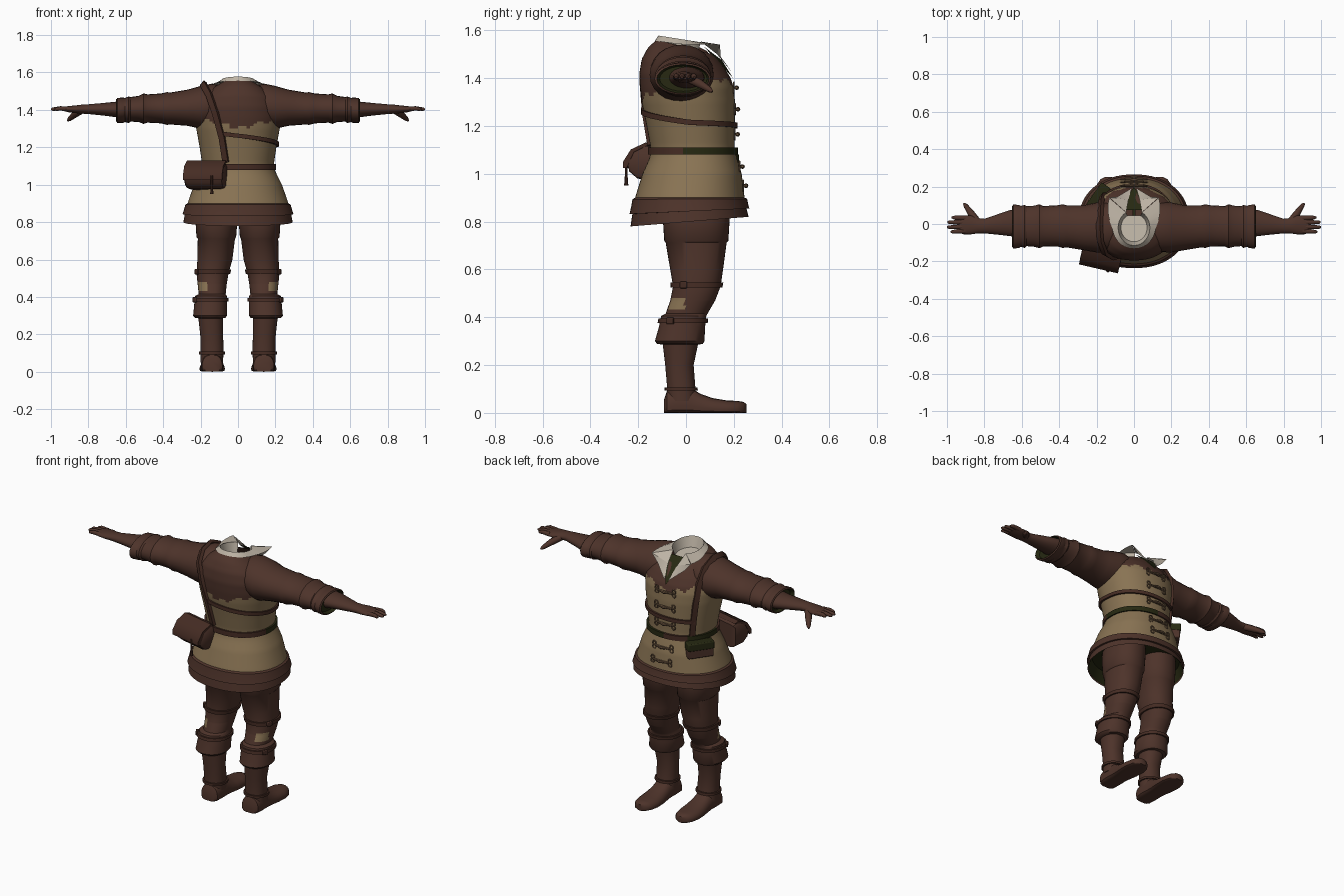
import bpy, bmesh, math
from mathutils import Vector, Matrix

if "Cube" in bpy.data.objects:
    bpy.data.objects.remove(bpy.data.objects["Cube"])

def material(name, rgb):
    m = bpy.data.materials.new(name)
    m.diffuse_color = (*rgb, 1)
    m.use_nodes = True
    m.node_tree.nodes["Principled BSDF"].inputs["Base Color"].default_value = m.diffuse_color
    return m

BROWN = material("brown leather", (0.075, 0.033, 0.023))
TAN = material("tan cloth", (0.25, 0.172, 0.087))
OLIVE = material("dark olive lining", (0.020, 0.022, 0.006))
LINEN = material("pale linen", (0.52, 0.46, 0.38))
TOGGLE = material("toggle brown", (0.15, 0.09, 0.05))
STRAP = material("dark strap leather", (0.06, 0.025, 0.017))

def make(name, verts, faces, mat, rule=None, mats=()):
    bm = bmesh.new()
    vs = [bm.verts.new(v) for v in verts]
    for f in faces:
        bm.faces.new([vs[i] for i in f])
    bmesh.ops.recalc_face_normals(bm, faces=bm.faces[:])
    if rule:
        for f in bm.faces:
            f.material_index = rule(f.calc_center_median())
    me = bpy.data.meshes.new(name)
    bm.to_mesh(me)
    bm.free()
    for m in (mat, *mats):
        me.materials.append(m)
    ob = bpy.data.objects.new(name, me)
    bpy.context.collection.objects.link(ob)
    return ob

def loft(name, rings, mat, caps=(True, True), loop=False, closed=True, **kw):
    n = len(rings[0])
    verts = [p for r in rings for p in r]
    faces = []
    for i in range(len(rings) if loop else len(rings) - 1):
        a, b = i * n, (i + 1) % len(rings) * n
        for j in range(n if closed else n - 1):
            k = (j + 1) % n
            faces.append((a + j, a + k, b + k, b + j))
    if closed and not loop:
        if caps[0]: faces.append(tuple(range(n)))
        if caps[1]: faces.append(tuple(range(len(verts) - n, len(verts))))
    return make(name, verts, faces, mat, **kw)

def sample(rows, z):
    # linear lookup in rows of (position, min a, max a, min b, max b, extra)
    if z <= rows[0][0]: return rows[0]
    for p, q in zip(rows, rows[1:]):
        if z <= q[0]:
            t = (z - p[0]) / (q[0] - p[0])
            return [u + (v - u) * t for u, v in zip(p, q)]
    return rows[-1]

def surf(rows, z, ang, off=0.0):
    # point on an upright oval body; last column lowers the front
    z0, x0, x1, y0, y1, drop = sample(rows, z)
    c, s = math.cos(ang), math.sin(ang)
    c, s = (math.copysign(abs(v) ** 0.92, v) for v in (c, s))
    return Vector(((x0 + x1) / 2 + c * ((x1 - x0) / 2 + off), (y0 + y1) / 2 + s * ((y1 - y0) / 2 + off),
                   z0 - drop * (s + 1) / 2))

def ring(rows, z, n=32, off=0.0, s=1):
    return [Vector((p.x * s, p.y, p.z)) for p in (surf(rows, z, 2 * math.pi * i / n, off) for i in range(n))]

def ribbon(name, pts, w, t, mat, loop=False, **kw):
    rings, m = [], len(pts)
    for i, p in enumerate(pts):
        a, b = (pts[i - 1], pts[(i + 1) % m]) if loop else (pts[max(i - 1, 0)], pts[min(i + 1, m - 1)])
        tan = (b - a).normalized()
        out = p - Vector((0, 0.02, min(p.z, 1.38)))
        out = (out - tan * out.dot(tan)).normalized()
        side = tan.cross(out) * w / 2
        o = out * t
        rings.append([p + side - o, p + side + o, p - side + o, p - side - o])
    return loft(name, rings, mat, loop=loop, **kw)

def tube(name, pts, radii, mat, n=10):
    rings = []
    d = (pts[-1] - pts[0]).normalized()
    u = d.orthogonal().normalized()
    v = d.cross(u)
    for p, r in zip(pts, radii):
        rings.append([p + r * (u * math.cos(2 * math.pi * i / n) + v * math.sin(2 * math.pi * i / n)) for i in range(n)])
    return loft(name, rings, mat)

def box(name, c, size, mat, rot=0.0, bevel=0.006):
    v = [Vector((x, y, z)) for x in (-.5, .5) for y in (-.5, .5) for z in (-.5, .5)]
    R = Matrix.Rotation(rot, 3, 'Z')
    v = [Vector(c) + R @ Vector((p.x * size[0], p.y * size[1], p.z * size[2])) for p in v]
    ob = make(name, v, [(0, 1, 3, 2), (4, 6, 7, 5), (0, 4, 5, 1), (2, 3, 7, 6), (0, 2, 6, 4), (1, 5, 7, 3)], mat)
    b = ob.modifiers.new("bevel", 'BEVEL')
    b.width, b.segments = bevel, 2
    return ob

# jacket body: brown hem and scalloped yoke on tan cloth
body = [(z, -rx, rx, y0, y1, d) for z, rx, y0, y1, d in (
    (.78, .292, -.232, .262, -.04), (.84, .283, -.223, .252, -.02), (.90, .27, -.213, .245, 0),
    (1.0, .235, -.182, .233, 0), (1.06, .205, -.155, .215, 0), (1.09, .192, -.147, .205, 0),
    (1.12, .193, -.15, .203, 0), (1.2, .205, -.165, .205, 0), (1.3, .223, -.185, .205, 0),
    (1.36, .23, -.192, .2, 0), (1.42, .225, -.195, .187, .02), (1.48, .2, -.185, .162, .04),
    (1.53, .15, -.158, .135, .055), (1.56, .1, -.122, .112, .06))]

def jacket_rule(p):
    if p.z < .885: return 1
    edge = 1.30 + .25 * abs(p.x) + .012 * math.sin(p.x * 70)
    if p.y > 0: edge += .06 * min(1, p.y / .15)
    return 1 if p.z > edge else 0

levels = [.78 + .78 * i / 60 for i in range(61)]
loft("jacket", [ring(body, z, 72) for z in levels], TAN, caps=(False, False), rule=jacket_rule, mats=(BROWN,))
loft("hem_trim", [ring(body, z, 64, o) for z, o in ((.832, 0), (.832, .012), (.86, .01), (.893, .01), (.9, 0))], BROWN, caps=(False, False))
loft("skirt_lining", [ring(body, .785, 64, -.004), ring(body, .86, 64, -.012)], OLIVE, caps=(False, True))

# belts and straps following the body
belt = [surf(body, 1.095, 2 * math.pi * i / 64, .004) for i in range(64)]
ribbon("waist_belt", belt, .03, .008, STRAP, loop=True, rule=lambda p: int(p.y > -.02 and (p.x > .0 or p.x < -.13)), mats=(OLIVE,))
chest = []
for i in range(41):
    a = -115 + 255 * i / 40
    z = 1.215 - .06 * a / 115 if a < 0 else 1.215 - .02 * a / 140
    chest.append(surf(body, z, math.radians(a), .004))
ribbon("chest_strap", chest, .022, .007, STRAP)
shoulder = [(-.065, -.147, 1.12), (-.085, -.168, 1.25), (-.12, -.178, 1.38), (-.155, -.158, 1.48), (-.18, -.09, 1.525),
            (-.185, -.01, 1.54), (-.18, .075, 1.5), (-.175, .125, 1.42), (-.168, .15, 1.3), (-.155, .15, 1.2), (-.145, .15, 1.1)]
ribbon("shoulder_strap", [Vector(p) for p in shoulder], .032, .01, STRAP)

# front frog fastenings
for z in (1.36, 1.27, 1.165, 1.03, .95):
    y = surf(body, z, math.pi / 2).y + .004
    tube("fastening_cord", [Vector((-.05, y, z)), Vector((.05, y, z))], (.006, .006), TOGGLE, 6)
    tube("fastening_toggle", [Vector((x, y + .008, z)) for x in (-.022, 0, .022)], (.005, .01, .005), TOGGLE, 8)
    for s in (-1, 1):
        for dz in (-.011, .011):
            bpy.ops.mesh.primitive_torus_add(location=(s * .058, y - .004, z + dz), rotation=(math.pi / 2, 0, 0),
                                             major_radius=.011, minor_radius=.004, major_segments=12, minor_segments=6)
            ob = bpy.context.object
            ob.name = "fastening_loop"
            ob.data.materials.append(TOGGLE)

# linen collar: inner wall, rolled top, spread outer leaf with pointed tips
low, top, outer = [], [], []
for i in range(25):
    f = math.radians(-150 + 300 * i / 24)
    sn, c = math.sin(f), math.cos(f)
    flare = max(0, (abs(f) - 1.5) / 1.12)
    zt = 1.578 - .03 * (1 - c) / 2
    low.append(Vector((.07 * sn, -.02 - .075 * c, 1.515 - .012 * (1 - c))))
    top.append(Vector((.085 * sn, -.02 - .095 * c, zt)))
    outer.append(Vector((.115 * sn + math.copysign(.075, sn) * flare, -.02 - .11 * c + .065 * flare, zt - .022 + .012 * flare)))
loft("collar", [low, top, outer], LINEN, closed=False)
make("neck_lining", low, [tuple(range(25))], LINEN)
make("throat_opening", [(-.05, .075, 1.532), (.05, .075, 1.532), (.035, .15, 1.475), (0, .197, 1.40), (-.035, .15, 1.475)], [(0, 1, 2, 3, 4)], OLIVE)
for s in (-1, 1):
    make("collar_lapel", [(s * .042, .062, 1.553), (s * .132, .142, 1.54), (s * .09, .145, 1.49), (s * .012, .192, 1.425), (s * .03, .13, 1.50)],
         [(0, 1, 4), (1, 2, 4), (2, 3, 4)], LINEN)

def xring(row, s, n=24):
    x, z0, z1, y0, y1 = row
    return [Vector((s * x, (y0 + y1) / 2 + (y1 - y0) / 2 * math.cos(2 * math.pi * i / n),
                    (z0 + z1) / 2 + (z1 - z0) / 2 * math.sin(2 * math.pi * i / n))) for i in range(n)]

sleeve = [(.08, 1.33, 1.53, -.13, .1), (.14, 1.305, 1.54, -.15, .115), (.2, 1.30, 1.528, -.152, .115), (.27, 1.315, 1.508, -.14, .1),
          (.36, 1.322, 1.493, -.125, .1), (.38, 1.32, 1.495, -.128, .105), (.41, 1.328, 1.488, -.12, .1), (.485, 1.332, 1.483, -.12, .096),
          (.505, 1.325, 1.488, -.13, .106), (.53, 1.335, 1.475, -.122, .098), (.58, 1.338, 1.468, -.118, .095)]
cuff = [(.575, 1.336, 1.468, -.12, .096), (.585, 1.33, 1.472, -.128, .102), (.605, 1.335, 1.464, -.122, .097), (.615, 1.33, 1.466, -.128, .102),
        (.645, 1.33, 1.464, -.132, .104), (.65, 1.337, 1.457, -.122, .096)]
forearm = [(.6, 1.355, 1.45, -.075, .08), (.66, 1.362, 1.443, -.065, .075), (.72, 1.37, 1.437, -.058, .055), (.8, 1.378, 1.43, -.05, .028),
           (.835, 1.38, 1.428, -.05, .03), (.87, 1.383, 1.424, -.055, .045), (.91, 1.388, 1.42, -.055, .045), (.935, 1.395, 1.415, -.048, .038)]
legs = [(.05, .08, .2, -.08, .045, 0), (.12, .077, .2, -.08, .038, 0), (.2, .08, .202, -.087, .032, 0), (.286, .08, .212, -.097, .05, 0),
        (.288, .068, .228, -.12, .07, 0), (.30, .058, .24, -.13, .077, 0), (.36, .058, .234, -.113, .08, 0), (.405, .06, .23, -.104, .085, 0),
        (.415, .066, .21, -.085, .09, 0), (.47, .06, .216, -.066, .122, 0), (.53, .05, .222, -.054, .145, 0), (.6, .03, .217, -.066, .155, 0),
        (.712, .016, .215, -.085, .17, 0), (.72, .01, .222, -.091, .177, 0), (.8, .004, .227, -.096, .182, 0), (.95, .004, .22, -.1, .19, 0)]
foot = [(-.092, .04, .055), (-.08, .055, .09), (-.03, .06, .11), (.02, .058, .105), (.06, .06, .08), (.11, .066, .062),
        (.17, .068, .052), (.215, .058, .05), (.24, .04, .046), (.252, .015, .038)]
leg_levels = sorted({r[0] for r in legs} | {.425 + .008 * i for i in range(8)})

for s in (1, -1):
    # sleeves, cuffs and hands
    loft("sleeve", [xring(r, s) for r in sleeve], BROWN)
    loft("cuff", [xring(r, s) for r in cuff], BROWN, caps=(False, False))
    loft("cuff_lining", [xring((.651, 1.337, 1.457, -.122, .096), s), xring((.63, 1.345, 1.45, -.11, .088), s)], OLIVE, caps=(False, True))
    loft("forearm_and_palm", [xring(r, s) for r in forearm], BROWN)
    for y, x in ((.033, .975), (.009, .998), (-.016, 1.0), (-.04, .98)):
        tube("finger", [Vector((s * a, y * k, z)) for a, k, z in ((.9, .95, 1.405), (.95, 1, 1.408), (x - .008, 1.05, 1.404), (x, 1.05, 1.403))],
             (.013, .012, .009, .004), BROWN)
    tube("thumb", [Vector((s * a, y, z)) for a, y, z in ((.835, .01, 1.4), (.87, .055, 1.378), (.9, .098, 1.352), (.91, .11, 1.343))],
         (.02, .019, .012, .005), BROWN)

    # legs with knee patch
    patch = lambda p: int(.436 < p.z < .478 and p.y < -.005 and .165 < abs(p.x) < .215)
    loft("leg", [ring(legs, z, 40, 0, s) for z in leg_levels], BROWN, rule=patch, mats=(TAN,))
    for z, w in ((.535, .022), (.385, .018), (.1, .014)):
        loft("leg_strap", [ring(legs, z + dz, 32, o, s) for dz, o in ((-w / 2, 0), (-w / 2, .009), (w / 2, .009), (w / 2, 0))], STRAP, caps=(False, False))
        if z > .2:
            p = surf(legs, z, -.5, .01)
            box("strap_buckle", (s * p.x, p.y, z), (.014, .032, .028), STRAP, -.5 * s, .004)

    # shoe, flat underneath
    rings = []
    for y, w, h in foot:
        r = []
        for i in range(20):
            a = 2 * math.pi * i / 20
            c, sn = math.cos(a), math.sin(a)
            z = h * (.3 + .7 * sn) if sn > 0 else .3 * h * (1 - abs(sn) ** .4)
            r.append(Vector((s * (.138 + w * math.copysign(abs(c) ** .7, c)), y, z)))
        rings.append(r)
    loft("shoe", rings, BROWN)

# satchel at the rear with flap and tassel
profile = [(-.11, .972), (-.19, .98), (-.225, 1.01), (-.235, 1.05), (-.205, 1.095), (-.15, 1.122), (-.11, 1.11)]
R = Matrix.Rotation(math.radians(-13), 3, 'Z')
def satchel_ring(x, k, pts):
    return [R @ Vector((x, -.16 + (y + .16) * k, 1.045 + (z - 1.045) * k)) + Vector((-.135, 0, 0)) for y, z in pts]
loft("satchel", [satchel_ring(x, k, profile) for x, k in ((-.108, .75), (-.1, .93), (-.08, 1), (.08, 1), (.1, .93), (.108, .75))], BROWN)
flap = [(-.245, 1.025), (-.246, 1.05), (-.212, 1.102), (-.15, 1.13), (-.12, 1.12), (-.15, 1.115), (-.2, 1.09), (-.23, 1.025)]
loft("satchel_flap", [satchel_ring(x, 1, flap) for x in (-.107, 0, .107)], STRAP)
tube("satchel_tassel", [Vector((-.14, -.25, z)) for z in (1.05, .99, .95)], (.006, .006, .009), STRAP, 8)

# small hip pouch with olive flap
a = math.radians(55)
box("hip_pouch", (-.19, .14, 1.035), (.15, .055, .085), BROWN, a)
box("hip_pouch_flap", (-.193, .142, 1.063), (.156, .06, .045), OLIVE, a)

bpy.ops.object.select_all(action='SELECT')
bpy.context.view_layer.objects.active = bpy.data.objects["jacket"]
bpy.ops.object.shade_smooth_by_angle(angle=math.radians(40))
